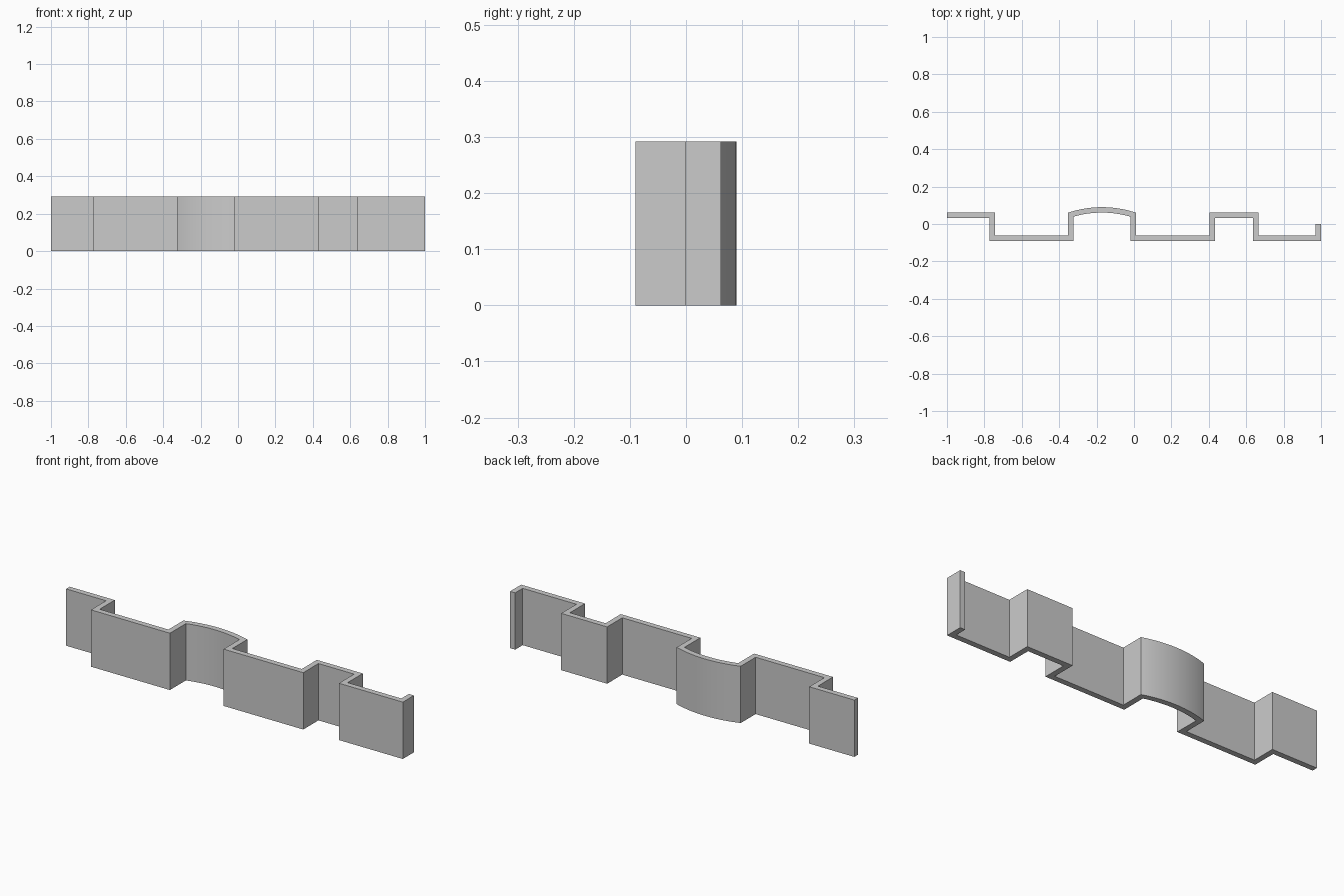
import bpy, bmesh, math

if "Cube" in bpy.data.objects:
    bpy.data.objects.remove(bpy.data.objects["Cube"])

T = 0.029      # wall thickness
H = 0.292      # wall height
BACK, FRONT = 0.062, -0.09


def arc(cx, half, end_y, top_y, n=24):
    """Points of a shallow arc from left to right."""
    sag = top_y - end_y
    r = (half * half + sag * sag) / (2 * sag)
    a = math.asin(half / r)
    return [(cx + r * math.sin(-a + 2 * a * i / n),
             top_y - r + r * math.cos(-a + 2 * a * i / n)) for i in range(n + 1)]


# Back outline, left to right
back = [(-1, BACK), (-0.773 + T, BACK), (-0.773 + T, FRONT + T), (-0.324 - T, FRONT + T)]
back += arc(-0.171, 0.182, 0.06, 0.09)
back += [(-0.019 + T, FRONT + T), (0.434 - T, FRONT + T), (0.434 - T, BACK),
         (0.637 + T, BACK), (0.637 + T, FRONT + T), (1 - T, FRONT + T), (1 - T, 0), (1, 0)]

# Front outline, left to right
front = [(-1, BACK - T), (-0.773, BACK - T), (-0.773, FRONT), (-0.324, FRONT)]
front += arc(-0.1715, 0.1525, 0.039, 0.061)
front += [(-0.019, FRONT), (0.434, FRONT), (0.434, BACK - T),
          (0.637, BACK - T), (0.637, FRONT), (1, FRONT)]

# Extrude the closed outline into the folded wall
bm = bmesh.new()
base = bm.faces.new([bm.verts.new((x, y, 0)) for x, y in front + back[::-1]])
ext = bmesh.ops.extrude_face_region(bm, geom=[base], use_keep_orig=True)
bmesh.ops.translate(bm, vec=(0, 0, H),
                    verts=[g for g in ext["geom"] if isinstance(g, bmesh.types.BMVert)])
bmesh.ops.recalc_face_normals(bm, faces=bm.faces)
mesh = bpy.data.meshes.new("folded_wall")
bm.to_mesh(mesh)
bm.free()

wall = bpy.data.objects.new("folded_wall", mesh)
bpy.context.collection.objects.link(wall)
grey = bpy.data.materials.new("light_grey")
grey.diffuse_color = (0.6, 0.6, 0.6, 1)
grey.use_nodes = True
grey.node_tree.nodes["Principled BSDF"].inputs["Base Color"].default_value = grey.diffuse_color
mesh.materials.append(grey)

# Smooth curved bay, sharp corners
bpy.context.view_layer.objects.active = wall
wall.select_set(True)
bpy.ops.object.shade_smooth_by_angle(angle=math.radians(15))
